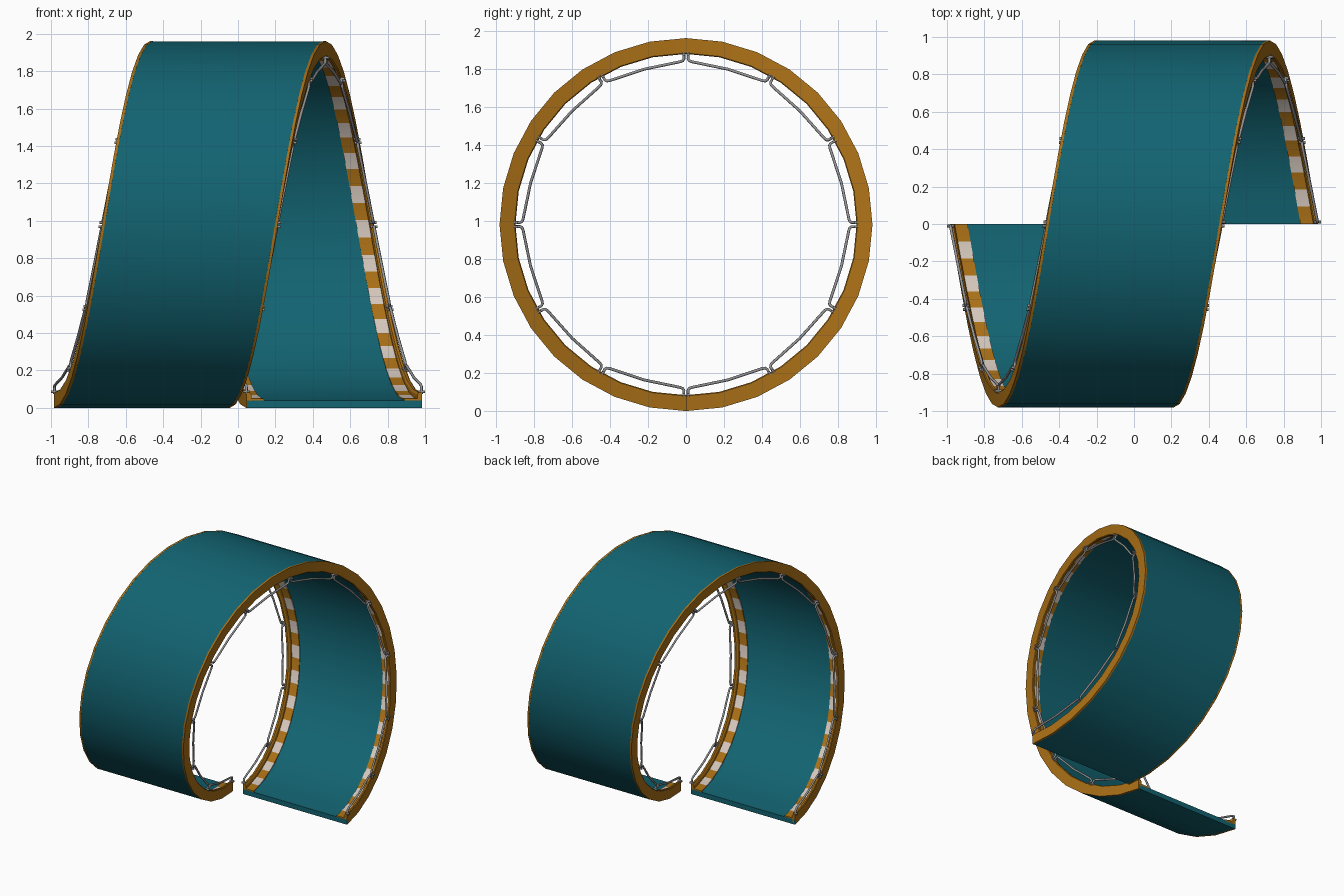
import bpy
from math import sin, cos, pi, radians

if "Cube" in bpy.data.objects:
    bpy.data.objects.remove(bpy.data.objects["Cube"])

R = 0.98          # outer radius of the loop
ADVANCE = 1.03    # travel along x over one turn


def mat(name, rgb):
    m = bpy.data.materials.new(name)
    m.diffuse_color = (*rgb, 1)
    m.use_nodes = True
    m.node_tree.nodes["Principled BSDF"].inputs["Base Color"].default_value = m.diffuse_color
    return m


TEAL = mat("teal", (0.006, 0.125, 0.165))
ORANGE = mat("orange", (0.40, 0.16, 0.008))
PALE = mat("pale", (0.66, 0.57, 0.50))
STEEL = mat("steel", (0.30, 0.30, 0.30))


def helix(t, w, r):
    """t: fraction of the turn, w: offset across the track, r: radius."""
    a = 2 * pi * t
    return (ADVANCE * (t - 0.5) + w, -r * sin(a), R - r * cos(a))


def sweep(name, profile, steps, mats, alternate=False):
    """Sweep a closed (w, r) profile along the helix, with end caps."""
    n = len(profile)
    verts = [helix(i / steps, w, r) for i in range(steps + 1) for w, r in profile]
    faces, index = [], []
    for i in range(steps):
        for j in range(n):
            k = (j + 1) % n
            faces.append((i * n + j, i * n + k, (i + 1) * n + k, (i + 1) * n + j))
            index.append(i % 2 if alternate else 0)
    faces.append(tuple(reversed(range(n))))
    faces.append(tuple(steps * n + j for j in range(n)))
    index += [0, 0]
    me = bpy.data.meshes.new(name)
    me.from_pydata(verts, [], faces)
    for m in mats:
        me.materials.append(m)
    for p, k in zip(me.polygons, index):
        p.material_index = k
    me.shade_smooth()
    me.set_sharp_from_angle(angle=radians(30))
    ob = bpy.data.objects.new(name, me)
    bpy.context.collection.objects.link(ob)
    # consistent outward normals
    import bmesh
    bm = bmesh.new()
    bm.from_mesh(me)
    bmesh.ops.recalc_face_normals(bm, faces=bm.faces)
    bm.to_mesh(me)
    bm.free()
    return ob


def rail(name, side):
    """Twelve bent-tube hoops along one edge, with small cross feet."""
    cu = bpy.data.curves.new(name, 'CURVE')
    cu.dimensions = '3D'
    cu.bevel_depth = 0.008
    cu.bevel_resolution = 1
    cu.use_fill_caps = True
    cu.materials.append(STEEL)
    hoop = [(0.7, 0.905), (0.7, 0.872), (1.1, 0.862), (2.0, 0.857), (15, 0.846),
            (28, 0.857), (28.9, 0.862), (29.3, 0.872), (29.3, 0.905)]

    def tube(points):
        s = cu.splines.new('POLY')
        s.points.add(len(points) - 1)
        for p, co in zip(s.points, points):
            p.co = (*co, 1)

    for i in range(12):
        tube([helix((30 * i + a) / 360, side * 0.468, r) for a, r in hoop])
        for a in (0.7, 29.3):
            t = (30 * i + a) / 360
            tube([helix(t, side * w, 0.893) for w in (0.45, 0.486)])
    ob = bpy.data.objects.new(name, cu)
    bpy.context.collection.objects.link(ob)


# road slab
sweep("road_slab", [(-0.467, R), (0.467, R), (0.467, 0.94), (-0.467, 0.94)], 32, [TEAL])

# raised edges, striped strips and guard rails on both sides
for label, s in (("left", -1), ("right", 1)):
    edge = [(0.455, R + 0.0005), (0.47, R + 0.0005), (0.47, 0.902), (0.465, 0.897),
            (0.452, 0.897), (0.444, 0.91), (0.444, 0.95)]
    sweep(label + "_edge_wall", [(s * w, r) for w, r in edge], 32, [ORANGE])
    strip = [(0.375, 0.931), (0.446, 0.931), (0.446, 0.945), (0.375, 0.945)]
    sweep(label + "_striped_strip", [(s * w, r) for w, r in strip], 63,
          [ORANGE, PALE], alternate=True)
    rail(label + "_guard_rail", s)
